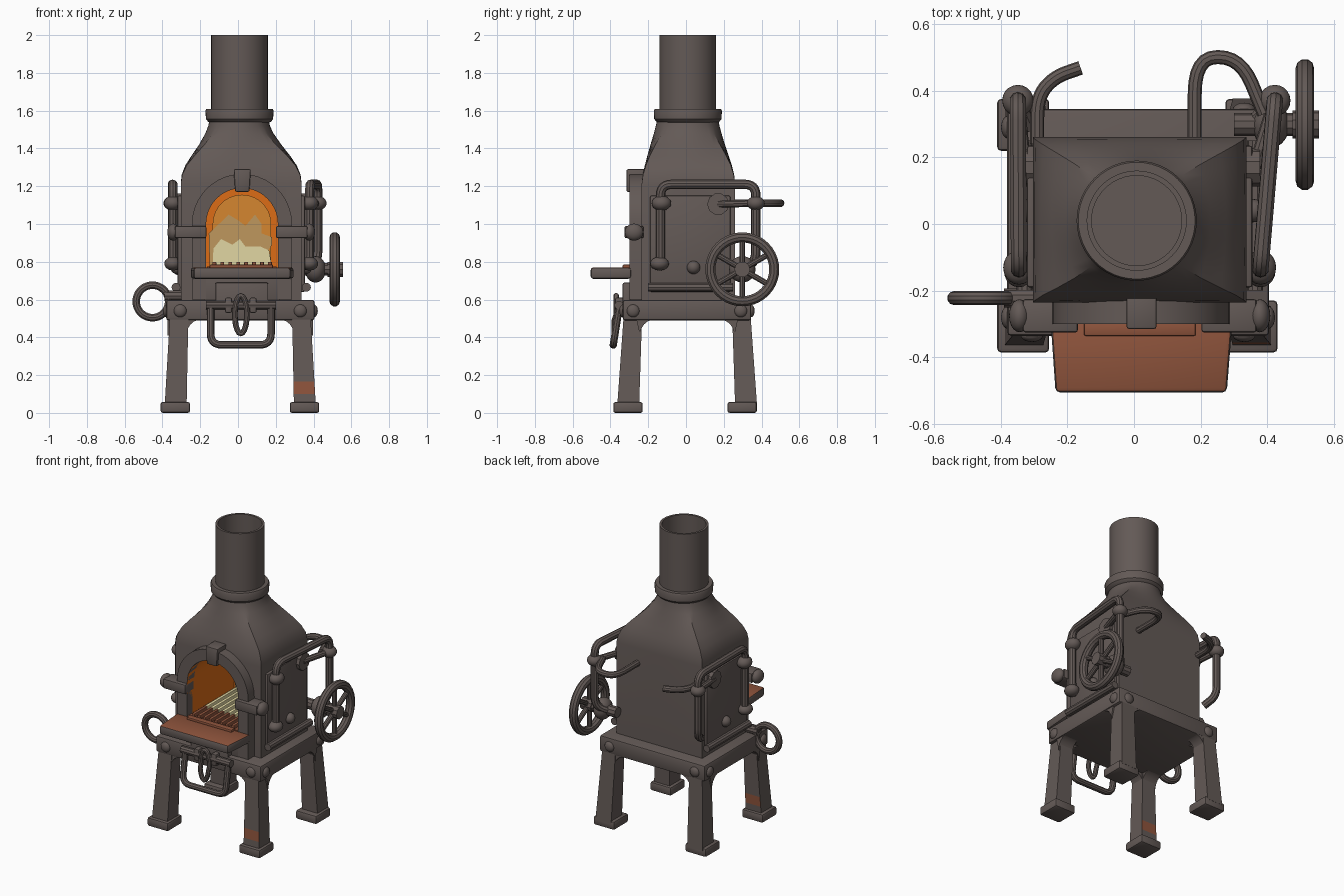
import bpy, bmesh, math
from mathutils import Vector, Matrix

if "Cube" in bpy.data.objects:
    bpy.data.objects.remove(bpy.data.objects["Cube"])

def mat(name, c):
    m = bpy.data.materials.new(name)
    m.diffuse_color = (*c, 1)
    m.use_nodes = True
    m.node_tree.nodes["Principled BSDF"].inputs["Base Color"].default_value = m.diffuse_color
    return m

IRON = mat("dark_iron", (0.125, 0.101, 0.093))
RUST = mat("rust", (0.27, 0.088, 0.045))
EMBER = mat("ember_orange", (0.72, 0.15, 0.008))
AMBER = mat("amber", (0.66, 0.24, 0.03))
TAN = mat("flame_tan", (0.52, 0.31, 0.11))
CREAM = mat("flame_cream", (0.75, 0.67, 0.36))
CX, CY = 0.017, 0.01   # slight offset of the body centre

def finish(name, bm, *mats, bevel=0):
    if bevel:
        bmesh.ops.bevel(bm, geom=list(bm.edges), offset=bevel, segments=2, affect='EDGES', profile=0.5)
    bmesh.ops.recalc_face_normals(bm, faces=bm.faces)
    me = bpy.data.meshes.new(name)
    bm.to_mesh(me)
    bm.free()
    for m in mats or (IRON,):
        me.materials.append(m)
    ob = bpy.data.objects.new(name, me)
    bpy.context.collection.objects.link(ob)
    return ob

def box(name, x0, x1, y0, y1, z0, z1, m=IRON, bevel=0.008):
    bm = bmesh.new()
    bmesh.ops.create_cube(bm, size=1, matrix=Matrix.Translation(((x0+x1)/2, (y0+y1)/2, (z0+z1)/2))
                          @ Matrix.Diagonal((x1-x0, y1-y0, z1-z0, 1)))
    return finish(name, bm, m, bevel=bevel)

def prism(name, pts, axis, a, b, *mats, bevel=0):
    place = {'x': lambda p, t: (t, p[0], p[1]), 'y': lambda p, t: (p[0], t, p[1]),
             'z': lambda p, t: (p[0], p[1], t)}[axis]
    bm = bmesh.new()
    lo, hi = [[bm.verts.new(place(p, t)) for p in pts] for t in (a, b)]
    bm.faces.new(lo)
    bm.faces.new(hi[::-1])
    for i in range(len(pts)):
        j = (i + 1) % len(pts)
        bm.faces.new((lo[i], lo[j], hi[j], hi[i]))
    return finish(name, bm, *mats, bevel=bevel)

def loft(name, rings, cap=True, mats=()):
    bm = bmesh.new()
    rs = [[bm.verts.new(p) for p in r] for r in rings]
    n = len(rs[0])
    for r, s in zip(rs, rs[1:]):
        for i in range(n):
            bm.faces.new((r[i], r[(i+1) % n], s[(i+1) % n], s[i]))
    if cap:
        bm.faces.new(rs[0][::-1])
        bm.faces.new(rs[-1])
    return finish(name, bm, *mats)

def circle(cx, cy, r, z, n=48):
    return [(cx + r*math.cos(2*math.pi*i/n), cy + r*math.sin(2*math.pi*i/n), z) for i in range(n)]

def tube(name, pts, r, bend=0.0, cyclic=False):
    """Round bar along a path; inner corners are rounded by `bend`."""
    P = [Vector(p) for p in pts]
    if bend:
        out = [P[0]]
        for a, p, b in zip(P, P[1:], P[2:]):
            s = p + (a-p).normalized() * min(bend, (a-p).length*0.48)
            e = p + (b-p).normalized() * min(bend, (b-p).length*0.48)
            out += [s*(1-t)**2 + p*2*t*(1-t) + e*t*t for t in (k/6 for k in range(7))]
        P = out + [P[-1]]
    cu = bpy.data.curves.new(name, 'CURVE')
    cu.dimensions = '3D'
    cu.bevel_depth, cu.bevel_resolution, cu.use_fill_caps = r, 3, True
    sp = cu.splines.new('POLY')
    sp.points.add(len(P) - 1)
    for q, p in zip(sp.points, P):
        q.co = (*p, 1)
    sp.use_cyclic_u = cyclic
    cu.materials.append(IRON)
    ob = bpy.data.objects.new(name, cu)
    bpy.context.collection.objects.link(ob)
    return ob

def ball(name, c, r, squash=(1, 1, 1)):
    bm = bmesh.new()
    bmesh.ops.create_uvsphere(bm, u_segments=20, v_segments=12, radius=r,
                              matrix=Matrix.Translation(c) @ Matrix.Diagonal((*squash, 1)))
    return finish(name, bm)

def arch(r, bottom, n=20, spring=1.0):
    top = [(CX+0.004 + r*math.cos(math.pi*i/n), spring + r*math.sin(math.pi*i/n)) for i in range(n+1)]
    return [(top[0][0], bottom)] + top + [(top[-1][0], bottom)]

# Body: square box lofting into a round neck
def ring(z, hx, y0, y1, t, n=48):
    out = []
    for i in range(n):
        c, s = math.cos(2*math.pi*i/n), math.sin(2*math.pi*i/n)
        k = (1-t)/max(abs(c), abs(s)) + t
        out.append((CX*(1-t*0.7) + hx*c*k, (y0+y1)/2 + (y1-y0)/2*s*k, z))
    return out
body = loft("furnace_body", [ring(*a) for a in (
    (0.59, .32, -.235, .26, 0), (1.21, .32, -.235, .26, 0), (1.26, .315, -.23, .255, .03),
    (1.31, .295, -.218, .243, .08), (1.36, .262, -.205, .226, .2), (1.42, .218, -.188, .206, .45),
    (1.48, .18, -.17, .188, .8), (1.52, .163, -.16, .177, .95), (1.56, .155, -.15, .17, 1))], mats=(IRON,))
cutter = prism("cavity_cutter", arch(0.193, 0.765), 'y', -0.4, 0.21, IRON)
mod = body.modifiers.new("cavity", 'BOOLEAN')
mod.object, mod.operation, mod.solver = cutter, 'DIFFERENCE', 'EXACT'
bpy.context.view_layer.objects.active = body
bpy.ops.object.modifier_apply(modifier="cavity")
bpy.data.objects.remove(cutter)

# Chimney pipe and collar
loft("chimney_pipe", [circle(0.008, CY, r, z) for r, z in
     ((.15, 1.54), (.15, 2.0), (.135, 2.0), (.135, 1.565), (.01, 1.565))])
loft("chimney_collar", [circle(0.008, CY, r, z) for r, z in
     ((.14, 1.53), (.165, 1.54), (.178, 1.555), (.18, 1.6), (.175, 1.61), (.14, 1.61))])

# Fire chamber lining, glowing back wall and flames
bm = bmesh.new()
a = arch(0.19, 0.768)
f, b = [[bm.verts.new((x, y, z)) for x, z in a] for y in (-0.30, 0.2)]
for i in range(len(a) - 1):
    bm.faces.new((f[i], b[i], b[i+1], f[i+1]))
bm.faces.new(b)
lining = finish("fire_lining", bm, EMBER)
prism("glowing_back_wall", arch(0.155, 0.77), 'y', 0.192, 0.198, AMBER)
prism("outer_flame", [(-.15, .77), (-.155, .95), (-.09, 1.01), (-.05, 1.05), (0, 1.02), (.04, .99), (.09, 1.05),
      (.125, 1.0), (.125, .95), (.18, .93), (.18, .89), (.145, .84), (.19, .77)], 'y', 0.185, 0.19, TAN)
prism("inner_flame", [(-.135, .77), (-.13, .87), (-.09, .92), (-.03, .89), (.01, .92), (.04, .88), (.12, .88),
      (.165, .86), (.18, .77)], 'y', 0.178, 0.183, CREAM)
box("fire_floor", -.165, .205, -.1, .19, .765, .775, TAN, 0)
box("front_floor", -.165, .205, -.30, -.1, .765, .775, RUST, 0)
for i in range(8):
    x = -0.125 + i*0.042
    box("grate_bar_front", x-.01, x+.01, -.3, -.16, .775, .8, RUST, 0.003)
    box("grate_bar_hot", x-.01, x+.01, -.16, .18, .775, .8, CREAM, 0.003)

# Arched door surround with keystone, sill and side lugs
bm = bmesh.new()
ins, outs = arch(0.19, 0.6), arch(0.265, 0.6)
V = [[bm.verts.new((x, y, z)) for x, z in path] for path, y in
     ((ins, -.225), (ins, -.30), (outs, -.30), (outs, -.225))]
for p, q in zip(V, V[1:] + V[:1]):
    for i in range(len(p) - 1):
        bm.faces.new((p[i], p[i+1], q[i+1], q[i]))
for e in (0, -1):
    bm.faces.new([p[e] for p in V])
finish("arch_surround", bm)
box("sill_panel", -.18, .22, -.30, -.22, .59, .768)
prism("keystone", [(-.015, 1.17), (.06, 1.17), (.068, 1.29), (-.023, 1.29)], 'y', -.315, -.2, IRON, bevel=0.008)
for s in (-1, 1):
    m = lambda v: CX + s*v
    x0, x1 = sorted((m(.185), m(.35)))
    box("arch_lug", x0, x1, -.325, -.225, .925, .99)
    ball("lug_knob", (m(.36), -.275, .957), .045, (.7, 1.1, 1))

# Shelf with rusty top
shelf = prism("front_shelf", [(-.25, -.29), (.295, -.29), (.278, -.505), (-.235, -.505)], 'z', .71, .77, IRON, RUST, bevel=0.014)
for p in shelf.data.polygons:
    p.material_index = int(p.normal.z > 0.5)
box("shelf_rim", -.15, .185, -.335, -.295, .765, .785, RUST, 0.005)

# Frame, legs, feet, corner brackets and bolts
box("leg_frame", -.38, .405, -.335, .345, .49, .598, bevel=0.012)
for sx in (-1, 1):
    for sy in (-1, 1):
        rings = []
        for z in (.04, .1, .165, .5):
            k = (z-.04)/.46
            cx, cy, h = .012 + sx*(.342-.018*k), .006 + sy*(.312-.024*k), .058-.009*k
            rings.append([(cx+i*h, cy+j*h, z) for i, j in ((-1, -1), (1, -1), (1, 1), (-1, 1))])
        leg = loft("leg", rings, mats=(IRON, RUST))
        if sy < 0:   # worn rusty patch on one side of each front leg
            for p in leg.data.polygons:
                p.material_index = int(.1 < p.center.z < .165 and p.normal.y * sx < -.7)
        fx, fy = .01 + sx*.342, -.005 + sy*.302
        box("foot", fx-.078, fx+.078, fy-.078, fy+.078, 0, .058, bevel=0.012)
        arc = [(math.cos(t*math.pi/12), math.sin(t*math.pi/12)) for t in range(7)]
        bx, by = .012 + sx*.285, .006 + sy*.25
        prism("bracket_x", [(bx+sx*.02, .5)] + [(bx - sx*.08*(1-c), .41 + .085*q) for c, q in arc], 'y',
              .006 + sy*.245, .006 + sy*.335, IRON)
        prism("bracket_y", [(by+sy*.02, .5)] + [(by - sy*.08*(1-c), .41 + .085*q) for c, q in arc], 'x',
              .012 + sx*.28, .012 + sx*.385, IRON)
        ball("frame_bolt", (.012 + sx*.318, .005 + sy*.338, .54), .034, (1, .6, 1))
        ball("frame_bolt", (.012 + sx*.39, .005 + sy*.285, .54), .034, (.6, 1, 1))

# Ash door with hanging handle and link
box("ash_door", -.12, .16, -.335, -.29, .5, .69)
tube("hinge_bar", [(-.17, -.355, .57), (.2, -.355, .57)], .024)
tube("hanging_handle", [(-.145, -.35, .58), (-.145, -.385, .36), (.175, -.385, .36), (.175, -.35, .58)], .02, .06)
tube("hanging_link", [(.015 + .032*math.cos(t*math.pi/10), -.37-.01*(t > 10), .52 + .1*math.sin(t*math.pi/10))
                      for t in range(20)], .015, cyclic=True)
for x in (-.05, .08):
    box("hinge_lug", x-.018, x+.018, -.375, -.3, .53, .61)

# Side fittings: plates, rails, pipes, knobs
for s in (-1, 1):
    m = lambda v: CX + s*v
    tilt = .04 if s > 0 else 0
    x0, x1 = sorted((m(.31), m(.338)))
    box("side_plate", x0, x1, -.19, .235, .64, 1.15)
    tube("side_rail", [(m(.345), -.2, .665), (m(.345), .25, .665)], .024)
    xf, xb = m(.362), m(.365 + tilt)
    tube("side_pipe", [(m(.32), -.135, .78), (xf, -.135, .78), (xf, -.135, 1.21), (xb, .37, 1.21), (xb, .37, .8), (m(.33), .29, .75)], .025, .06)
    ball("pipe_joint", (xf, -.13, 1.11), .047, (1, 1.1, .85))
    ball("pipe_joint", (xf, -.14, .79), .045, (1, 1.1, .8))
    ball("pipe_joint", (xb, .37, 1.11), .047, (1, 1, .8))
    tube("pipe_clamp", [(m(.3), -.13, 1.11), (m(.38), -.13, 1.11)], .03)
    tube("side_boss", [(m(.3), .17, 1.105), (m(.36), .17, 1.105)], .058)
    ball("side_bolt", (m(.34), .04, .77), .035)
    tube("side_bracket_bar", [(m(.345), .17, 1.105), (xb, .37, 1.11)], .02)

# Rear pipes
tube("rear_right_pipe", [(.182, .24, 1.11), (.182, .5, 1.11), (.32, .5, 1.11), (.39, .33, 1.11)], .021, .11)
tube("rear_left_hook", [(-.29, .24, 1.11), (-.29, .38, 1.11), (-.24, .44, 1.11), (-.16, .468, 1.11)], .021, .06)

# Valve wheel on the right
WY, WZ, WX = .298, .76, .512
def wheel_pt(t, r): return (WX, WY + r*math.cos(t), WZ + r*math.sin(t))
tube("wheel_rim", [wheel_pt(i*math.pi/20, .169) for i in range(40)], .028, cyclic=True)
for i in range(6):
    t = i*math.pi/3 + math.pi/6
    tube("wheel_spoke", [wheel_pt(t, .02), wheel_pt(t, .165)], .016)
tube("wheel_hub", [(.475, WY, WZ), (.555, WY, WZ)], .042)
tube("wheel_axle", [(.3, WY, WZ), (.5, WY, WZ)], .035)
ball("valve_housing", (.41, WY, WZ), .07, (.8, 1, 1))

# Pull ring on the left
tube("pull_ring", [(-.453 + .086*math.cos(i*math.pi/18), -.222, .59 + .086*math.sin(i*math.pi/18))
                   for i in range(36)], .021, cyclic=True)
tube("ring_mount", [(-.39, -.222, .62), (-.3, -.222, .62)], .028)

# Convert bars to meshes and smooth rounded parts
bpy.ops.object.select_all(action='SELECT')
bpy.context.view_layer.objects.active = body
bpy.ops.object.convert(target='MESH')
bpy.ops.object.shade_smooth_by_angle(angle=math.radians(35))
